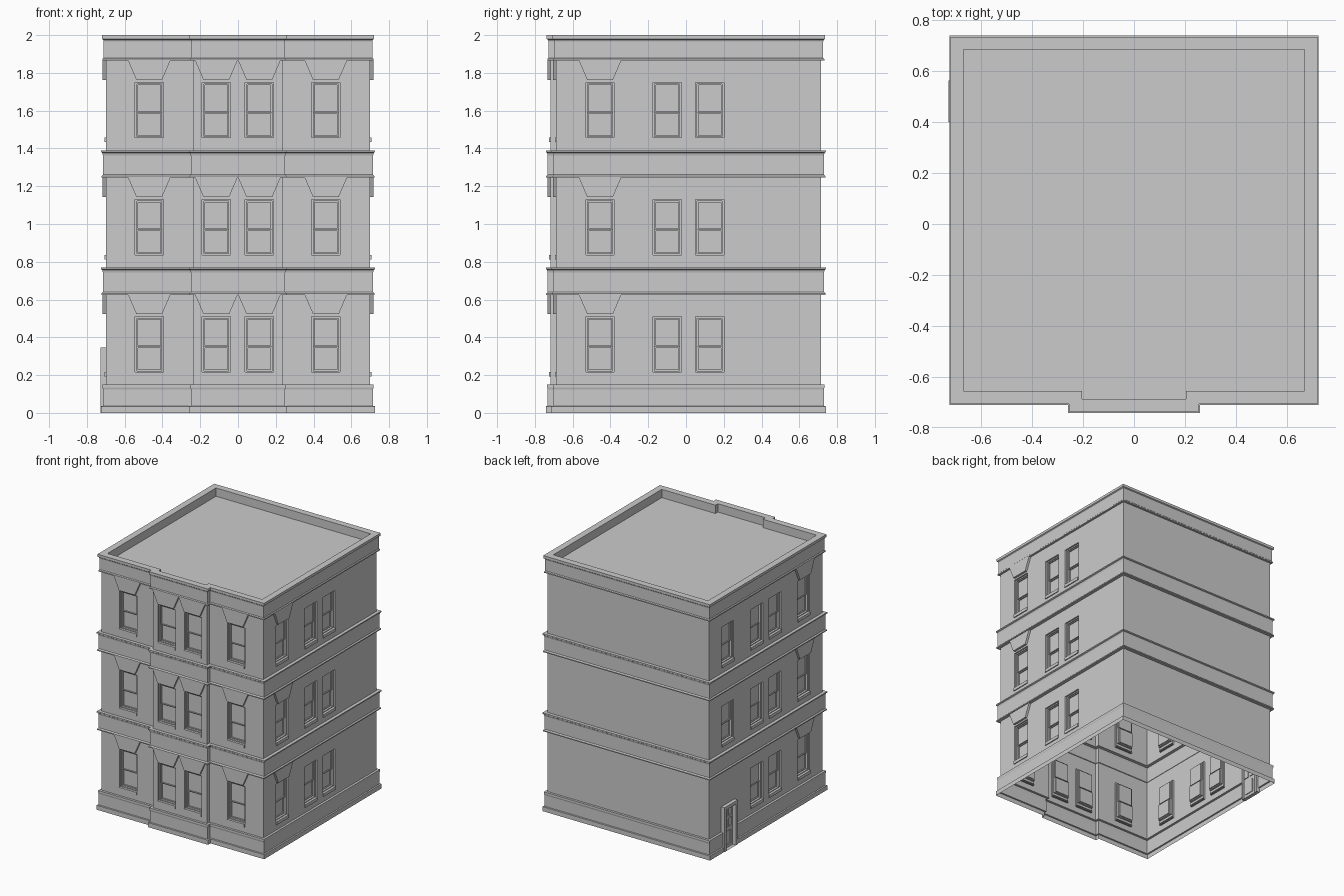
import bpy, bmesh
from mathutils import Vector

if "Cube" in bpy.data.objects:
    bpy.data.objects.remove(bpy.data.objects["Cube"])

# footprint of the walls, counter-clockwise from front-left, with a shallow front bay
FOOT = [Vector((x, y, 0)) for x, y in [
    (-0.70, -0.687), (-0.235, -0.687), (-0.235, -0.717), (0.235, -0.717),
    (0.235, -0.687), (0.70, -0.687), (0.70, 0.715), (-0.70, 0.715)]]
N = len(FOOT)
UP = Vector((0, 0, 1))
DIRS = [(FOOT[(i + 1) % N] - FOOT[i]).normalized() for i in range(N)]
NORMS = [d.cross(UP) for d in DIRS]
FLOORS = [0.205, 0.825, 1.445]      # window bottoms
WIN_W, WIN_H = 0.15, 0.305
LEFT = 7
DOOR = (-0.565, -0.40, 0.0, 0.347)  # u0, u1, z0, z1 on the left wall

# window centres per wall: (position along wall, has a hood)
WINDOWS = {
    0: [(-0.47, True)],
    2: [(-0.115, True), (0.113, True)],
    4: [(0.465, True)],
    5: [(-0.455, True), (-0.10, False), (0.125, False)],
    7: [(0.455, True), (0.10, False), (-0.125, False), (-0.485, False)],
}


def pt(e, u, z, d=0.0):
    """Point on wall e: u along it, z up, d outwards."""
    return DIRS[e] * u + NORMS[e] * (FOOT[e].dot(NORMS[e]) + d) + UP * z


def face(bm, pts):
    bm.faces.new([bm.verts.new(p) for p in pts])


def finish(bm, name):
    bmesh.ops.remove_doubles(bm, verts=bm.verts, dist=1e-5)
    me = bpy.data.meshes.new(name)
    bm.to_mesh(me)
    bm.free()
    bpy.context.collection.objects.link(bpy.data.objects.new(name, me))


def corner(i, d):
    return FOOT[i % N] + (NORMS[i % N] + NORMS[i - 1 if i % N else N - 1]) * d


def sweep(bm, profile, gap=None):
    """Run an (offset, z) profile round the footprint, with an optional gap in the left wall."""
    for (d0, z0), (d1, z1) in zip(profile, profile[1:]):
        for e in range(N):
            a0, b0 = corner(e, d0) + UP * z0, corner(e + 1, d0) + UP * z0
            a1, b1 = corner(e, d1) + UP * z1, corner(e + 1, d1) + UP * z1
            if gap and e == LEFT:
                g0, g1 = gap
                face(bm, [a0, pt(e, g0, z0, d0), pt(e, g0, z1, d1), a1])
                face(bm, [pt(e, g1, z0, d0), b0, b1, pt(e, g1, z1, d1)])
            else:
                face(bm, [a0, b0, b1, a1])


def rings(bm, e, loops, cap=True):
    """Join nested rectangles (u0, u1, z0, z1, depth) on a wall and cap the last."""
    cs = [[pt(e, u, z, d) for u, z in ((a, c), (b, c), (b, f), (a, f))]
          for a, b, c, f, d in loops]
    for p, q in zip(cs, cs[1:]):
        for i in range(4):
            j = (i + 1) % 4
            face(bm, [p[i], p[j], q[j], q[i]])
    if cap:
        face(bm, cs[-1])


def panel(bm, e, a, b, c, f, d, inset, depth):
    """Framed panel with a sunk centre."""
    i = inset
    rings(bm, e, [(a, b, c, f, d), (a + i, b - i, c + i, f - i, d),
                  (a + i, b - i, c + i, f - i, d - depth)])


# wall surfaces with window and door openings
bm = bmesh.new()
for k, zb in enumerate(FLOORS):
    lo, hi = zb - 0.055, zb + 0.42
    for e in range(N):
        holes = []
        for u, _ in WINDOWS.get(e, []):
            if not (e == LEFT and k == 0 and u < -0.4):
                holes.append((u - WIN_W / 2, u + WIN_W / 2, zb, zb + WIN_H))
        if e == LEFT and k == 0:
            holes.append((DOOR[0], DOOR[1], lo, DOOR[3]))
        us = sorted({FOOT[e].dot(DIRS[e]), FOOT[(e + 1) % N].dot(DIRS[e])}
                    | {h[0] for h in holes} | {h[1] for h in holes})
        zs = sorted({lo, hi} | {h[2] for h in holes} | {h[3] for h in holes})
        for a, b in zip(us, us[1:]):
            for c, f in zip(zs, zs[1:]):
                mu, mz = (a + b) / 2, (c + f) / 2
                if not any(h[0] < mu < h[1] and h[2] < mz < h[3] for h in holes):
                    face(bm, [pt(e, a, c), pt(e, b, c), pt(e, b, f), pt(e, a, f)])
finish(bm, "walls")

# plinth
bm = bmesh.new()
sweep(bm, [(0.025, 0), (0.025, 0.035), (0.015, 0.037), (0.015, 0.125),
           (0.018, 0.135), (0.018, 0.15), (0, 0.15)], DOOR[:2])
finish(bm, "plinth")

# bands between floors
bm = bmesh.new()
for z in (0.625, 1.245):
    sweep(bm, [(0, z), (0.023, z), (0.023, z + 0.008), (0.015, z + 0.016), (0.015, z + 0.118),
               (0.019, z + 0.132), (0.025, z + 0.136), (0.025, z + 0.145), (0, z + 0.145)])
finish(bm, "floor_bands")

# cornice, parapet and roof
bm = bmesh.new()
sweep(bm, [(0, 1.865), (0.017, 1.865), (0.017, 1.874), (0.011, 1.88), (0.011, 1.965),
           (0.014, 1.975), (0.021, 1.98), (0.021, 2.0), (-0.03, 2.0), (-0.03, 1.935)])
face(bm, [corner(i, -0.03) + UP * 1.935 for i in range(N)])
finish(bm, "parapet_and_roof")

# windows, sills and tapered hoods
win, sill, hood = bmesh.new(), bmesh.new(), bmesh.new()
for k, zb in enumerate(FLOORS):
    for e, items in WINDOWS.items():
        for u, hooded in items:
            if e == LEFT and k == 0 and u < -0.4:
                continue
            a, b, t = u - WIN_W / 2, u + WIN_W / 2, zb + WIN_H
            ia, ib, ic, it = a + 0.009, b - 0.009, zb + 0.018, t - 0.009
            zm = zb + 0.145
            rings(win, e, [(a, b, zb, t, 0), (a, b, zb, t, -0.012),
                           (ia, ib, ic, it, -0.012), (ia, ib, ic, it, -0.02)], False)
            panel(win, e, ia, ib, zm, it, -0.02, 0.006, 0.008)
            rings(win, e, [(ia, ib, ic, zm, -0.02), (ia, ib, ic, zm, -0.028)], False)
            panel(win, e, ia, ib, ic, zm, -0.028, 0.006, 0.008)
            s0, s1 = zb - 0.012, zb + 0.012
            rings(sill, e, [(a, b, s0, s1, -0.012), (a, b, s0, s1, 0.007)])
            if hooded:
                top, bot = zb + 0.42, zb + 0.318
                shape = [(u - 0.068, bot), (u + 0.068, bot), (u + 0.112, top), (u - 0.112, top)]
                back = [pt(e, x, z, 0) for x, z in shape]
                front = [pt(e, x, z, 0.017) for x, z in shape]
                face(hood, front)
                for i in range(4):
                    j = (i + 1) % 4
                    face(hood, [back[i], back[j], front[j], front[i]])
finish(win, "windows")
finish(sill, "window_sills")
finish(hood, "window_hoods")

# side door with casing, four panes and a lower panel
bm = bmesh.new()
a, b, c, t = DOOR
ia, ib, it = a + 0.022, b - 0.022, t - 0.025
rings(bm, LEFT, [(a, b, c, t, 0), (a, b, c, t, 0.029), (ia, ib, c, it, 0.029),
                 (ia, ib, c, it, 0.0)], False)
mid = (ia + ib) / 2
panel(bm, LEFT, ia, ib, c, 0.15, 0.0, 0.022, 0.006)
for z0, z1 in ((0.15, 0.235), (0.235, it)):
    panel(bm, LEFT, ia, mid, z0, z1, 0.0, 0.009, 0.006)
    panel(bm, LEFT, mid, ib, z0, z1, 0.0, 0.009, 0.006)
finish(bm, "side_door")
